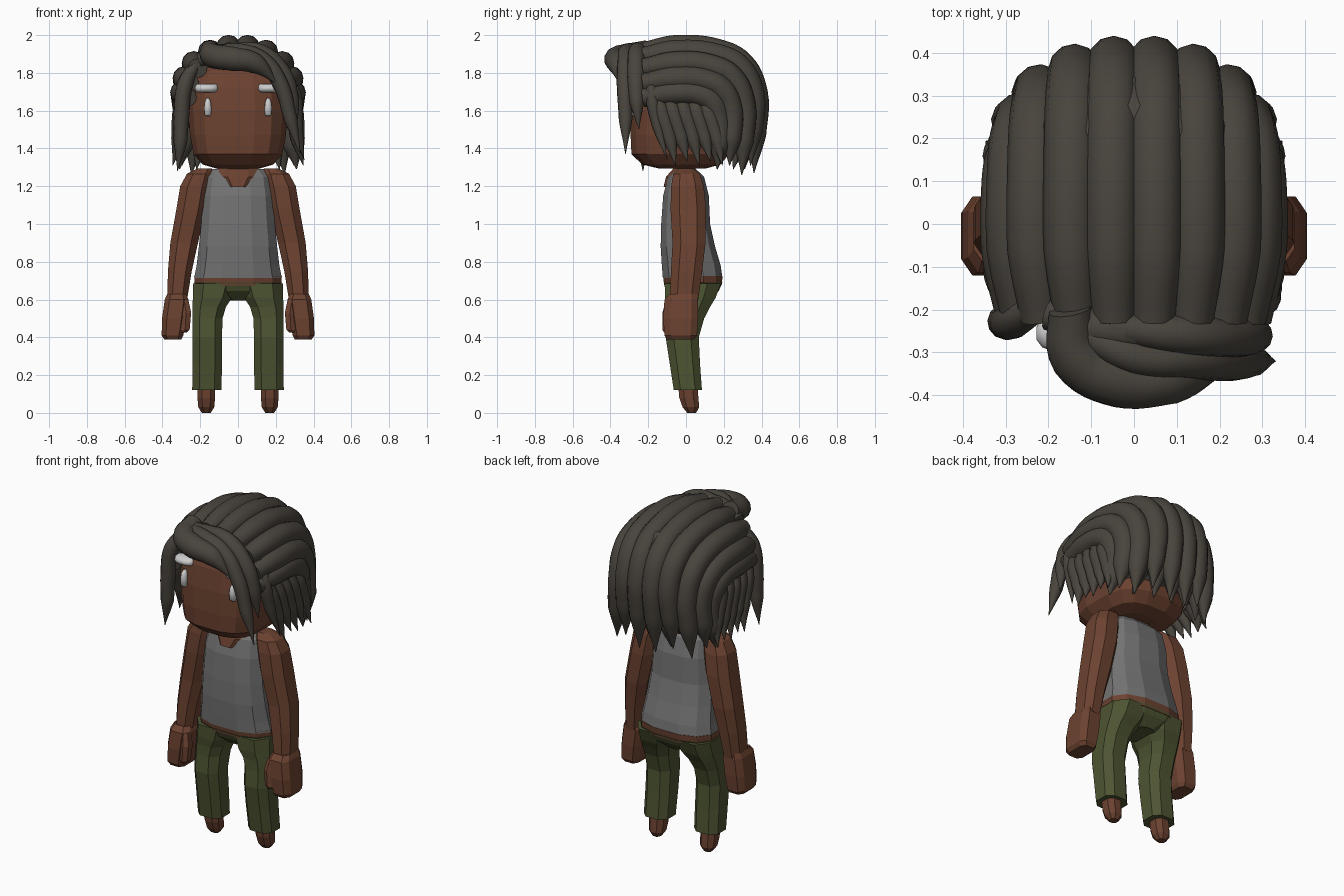
import bpy, bmesh
from math import cos, sin, pi, copysign, radians


def material(name, rgb):
    m = bpy.data.materials.new(name)
    m.diffuse_color = (*rgb, 1)
    return m


SKIN = material("skin", (0.15, 0.055, 0.03))
HAIR = material("hair", (0.066, 0.057, 0.046))
PANTS = material("olive cloth", (0.075, 0.09, 0.032))
SHIRT = material("grey cloth", (0.17, 0.17, 0.17))
WHITE = material("white", (1, 1, 1))


def loft(name, rings, mat, sides=10, p=2.5, s=1, smooth=False):
    """Stack superellipse rings (z, cx, rx, cy, ry) into a closed solid."""
    bm = bmesh.new()
    loops = []
    for z, cx, rx, cy, ry in rings:
        loop = []
        for i in range(sides):
            a = 2 * pi * (i + 0.5) / sides
            c, d = cos(a), sin(a)
            x = copysign(abs(c) ** (2 / p), c) * rx
            y = copysign(abs(d) ** (2 / p), d) * ry
            loop.append(bm.verts.new((s * cx + x, cy + y, z)))
        loops.append(loop)
    for a, b in zip(loops, loops[1:]):
        for i in range(sides):
            j = (i + 1) % sides
            bm.faces.new((a[i], a[j], b[j], b[i]))
    bm.faces.new(loops[0])
    bm.faces.new(loops[-1])
    bmesh.ops.recalc_face_normals(bm, faces=bm.faces)
    for f in bm.faces:
        f.smooth = smooth
    me = bpy.data.meshes.new(name)
    bm.to_mesh(me)
    bm.free()
    me.materials.append(mat)
    ob = bpy.data.objects.new(name, me)
    bpy.context.collection.objects.link(ob)
    return ob


def strand(name, pts, r, root=0.75):
    """Tapered round lock of hair through the given points."""
    cu = bpy.data.curves.new(name, 'CURVE')
    cu.dimensions = '3D'
    cu.bevel_depth = r
    cu.bevel_resolution = 4
    cu.resolution_u = 6
    cu.use_fill_caps = True
    sp = cu.splines.new('BEZIER')
    sp.bezier_points.add(len(pts) - 1)
    n = len(pts) - 1
    for i, (bp, co) in enumerate(zip(sp.bezier_points, pts)):
        bp.co = co
        bp.radius = root if i == 0 else 0.03 if i == n else 0.85 if i == n - 1 else 1
    for bp in sp.bezier_points:
        bp.handle_left_type = bp.handle_right_type = 'AUTO'
    cu.materials.append(HAIR)
    ob = bpy.data.objects.new(name, cu)
    bpy.context.collection.objects.link(ob)
    strands.append(ob)


strands = []

# Head, neck and body
loft("head", [(1.295, 0, .12, -.02, .13), (1.315, 0, .19, -.025, .21), (1.37, 0, .238, -.03, .262),
              (1.47, 0, .257, -.025, .272), (1.6, 0, .267, -.02, .275), (1.72, 0, .258, -.015, .265),
              (1.81, 0, .225, -.01, .24), (1.88, 0, .15, 0, .16)], SKIN, 16, 3)
loft("neck", [(1.195, 0, .06, -.07, .052), (1.25, 0, .115, -.04, .07),
              (1.29, 0, .115, -.01, .064), (1.34, 0, .078, 0, .07)], SKIN, 8, 2.6)
loft("tank_top", [(.715, 0, .238, .035, .162), (.78, 0, .225, .028, .16), (.88, 0, .213, .01, .148),
                  (1.0, 0, .2, -.002, .133), (1.15, 0, .19, 0, .124), (1.25, 0, .175, 0, .098),
                  (1.29, 0, .14, 0, .055)], SHIRT, 12, 2.6)
loft("waist_skin", [(.675, 0, .236, .037, .156), (.725, 0, .238, .036, .162)], SKIN, 12, 2.6)
loft("hips", [(.595, 0, .06, .04, .09), (.645, 0, .2, .037, .14),
              (.69, 0, .24, .037, .16)], PANTS, 12, 2.6)

# Limbs and face features, both sides
for s, side in ((-1, "left"), (1, "right")):
    loft(side + "_trouser_leg", [(.12, .165, .082, .01, .079), (.26, .163, .083, -.006, .085),
                                 (.4, .163, .083, -.02, .093), (.5, .162, .085, -.003, .105),
                                 (.56, .153, .094, .012, .122), (.61, .135, .11, .023, .142),
                                 (.685, .122, .123, .036, .158)],
         PANTS, 8, 2.7, s)
    loft(side + "_foot", [(.0, .168, .025, .03, .025), (.03, .168, .045, .026, .047),
                          (.08, .168, .05, .015, .054), (.14, .168, .05, .01, .054)], SKIN, 8, 2.4, s)
    loft(side + "_arm", [(1.295, .175, .04, 0, .04), (1.265, .205, .07, .003, .075),
                         (1.2, .228, .083, .008, .092), (1.08, .248, .083, .012, .1),
                         (.9, .285, .078, .016, .093), (.75, .308, .067, .003, .088),
                         (.6, .322, .056, -.01, .08)], SKIN, 8, 2.5, s)
    loft(side + "_fist", [(.63, .325, .052, -.015, .075), (.6, .325, .066, -.025, .093),
                          (.5, .338, .067, -.028, .097), (.41, .347, .06, -.028, .09),
                          (.388, .345, .047, -.028, .075)], SKIN, 8, 3.5, s)
    loft(side + "_thumb", [(.6, .285, .025, -.08, .025), (.53, .275, .03, -.09, .035),
                           (.44, .28, .027, -.095, .03), (.425, .285, .015, -.095, .02)], SKIN, 6, 2.5, s)
    loft(side + "_eye", [(1.572, .16, .013, -.275, .01), (1.58, .16, .019, -.277, .017),
                         (1.62, .16, .02, -.277, .021), (1.65, .16, .016, -.275, .019),
                         (1.668, .16, .006, -.27, .01)], WHITE, 10, 2.2, s, True)
    loft(side + "_eyebrow", [(1.697, .167, .05, -.255, .02), (1.705, .167, .06, -.255, .038),
                             (1.718, .167, .063, -.255, .044), (1.732, .167, .06, -.253, .04),
                             (1.742, .167, .05, -.25, .02)], WHITE, 12, 2.4, s, True)

# Hair base under the locks
loft("hair_cap", [(1.43, 0, .24, .14, .18), (1.6, 0, .285, .105, .235), (1.75, 0, .288, .085, .275),
                  (1.86, 0, .245, .055, .29), (1.93, 0, .15, .03, .25)], HAIR, 20, 2.5, 1, True)

# Locks combed back over the crown, then falling behind
crown = [(.05, 1.936, .37, 1.27), (.147, 1.91, .352, 1.31), (.232, 1.85, .305, 1.26),
         (.28, 1.77, .24, 1.31), (.293, 1.695, .175, 1.29)]
for s in (-1, 1):
    for x, z, yb, tip in crown:
        h = z - tip
        strand("crown_lock", [(s * x * .92, -.225, z - .025), (s * x, -.06, z),
                              (s * x, yb * .45, z - .03 * h), (s * x * .98, yb * .8, z - .13 * h),
                              (s * x * .94, yb, z - .37 * h), (s * x, yb, z - .7 * h),
                              (s * x * 1.06, yb - .01, tip)], .064, .8)
    # Short locks over the ears
    for i in range(5):
        y = -.13 + .062 * i
        strand("side_lock", [(s * .28, y - .03, 1.68), (s * .302, y, 1.59), (s * .315, y + .045, 1.45),
                             (s * .345, y + .075, 1.31 + .02 * (i % 2))], .046)

# Under layer at the back
for i in range(-2, 3):
    x = i * .1
    strand("back_lock", [(x, .3, 1.7), (x, .335 - .01 * i * i, 1.52), (x, .32 - .01 * i * i, 1.42),
                         (x * 1.1, .31 - .015 * i * i, 1.29)], .055)

# Swept fringe across the forehead
strand("fringe_roll", [(-.15, -.2, 1.925), (-.13, -.31, 1.89), (-.03, -.365, 1.875),
                       (.09, -.365, 1.85), (.21, -.35, 1.74)], .066)
strand("fringe_lock", [(-.13, -.25, 1.91), (0, -.31, 1.915), (.13, -.32, 1.87), (.225, -.325, 1.74),
                       (.28, -.32, 1.55), (.33, -.32, 1.37)], .042)
strand("fringe_lock", [(-.06, -.24, 1.92), (.12, -.26, 1.905), (.24, -.265, 1.79),
                       (.285, -.26, 1.65), (.31, -.25, 1.5)], .047)
strand("fringe_root", [(-.2, -.21, 1.87), (-.1, -.24, 1.9), (.05, -.25, 1.905), (.2, -.22, 1.85)], .05)
strand("temple_lock", [(-.23, -.2, 1.84), (-.28, -.225, 1.74), (-.3, -.228, 1.57),
                       (-.305, -.228, 1.43), (-.32, -.228, 1.28)], .042)
strand("temple_lock", [(.25, -.17, 1.8), (.3, -.18, 1.68), (.315, -.15, 1.52), (.35, -.1, 1.34)], .036)

# Turn the locks into meshes
bpy.ops.object.select_all(action='DESELECT')
for ob in strands:
    ob.select_set(True)
bpy.context.view_layer.objects.active = strands[0]
bpy.ops.object.convert(target='MESH')
bpy.ops.object.shade_smooth_by_angle(angle=radians(55))
